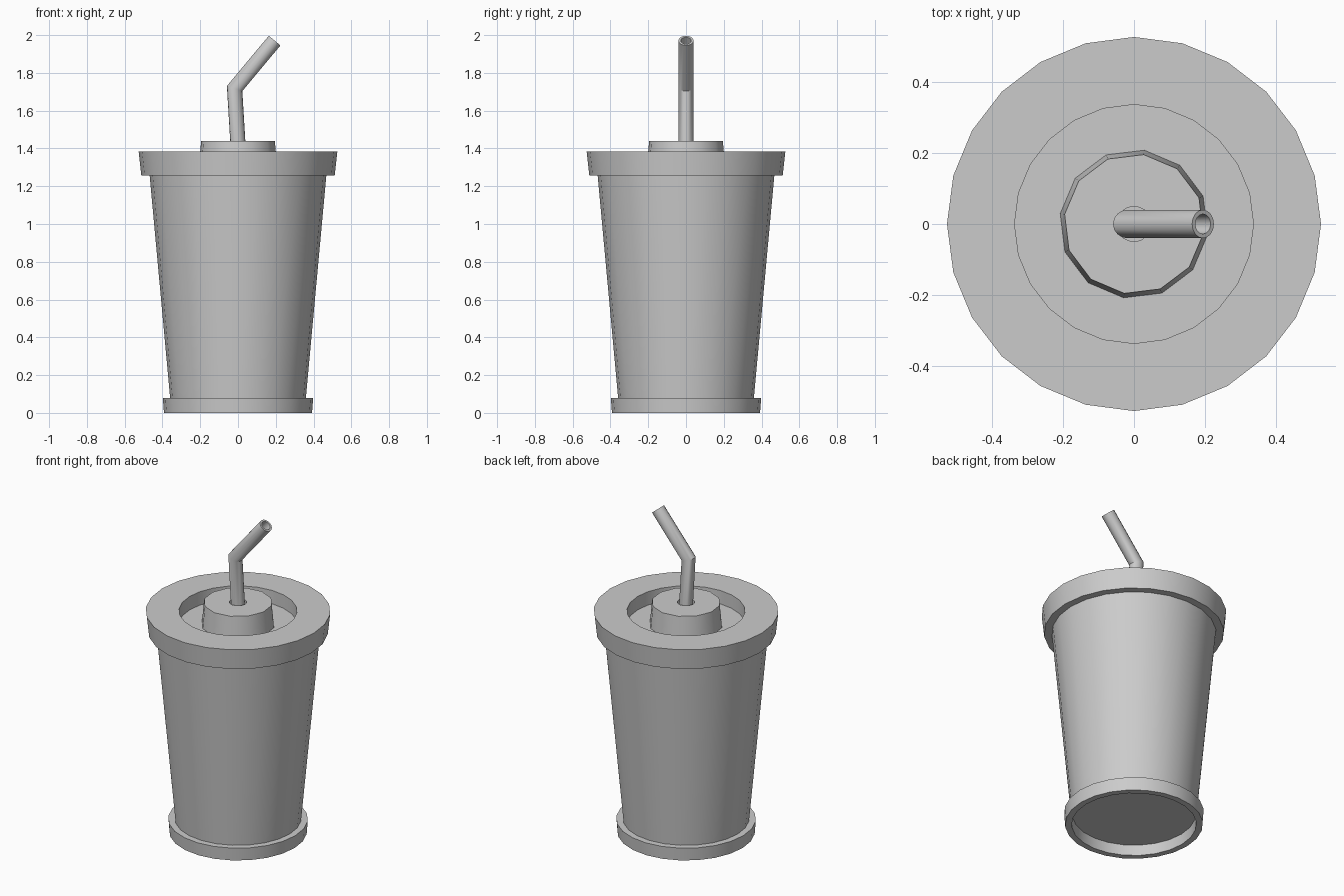
import bpy, bmesh, math
from mathutils import Vector

if "Cube" in bpy.data.objects:
    bpy.data.objects.remove(bpy.data.objects["Cube"])


def finish(name, bm):
    bmesh.ops.recalc_face_normals(bm, faces=bm.faces[:])
    mesh = bpy.data.meshes.new(name)
    bm.to_mesh(mesh)
    bm.free()
    obj = bpy.data.objects.new(name, mesh)
    bpy.context.collection.objects.link(obj)
    bpy.ops.object.select_all(action='DESELECT')
    obj.select_set(True)
    bpy.context.view_layer.objects.active = obj
    bpy.ops.object.shade_smooth_by_angle(angle=math.radians(35))
    return obj


def skin(name, rings, loop=False):
    """Join rings of points; cap both ends, or close the rings into a loop."""
    bm = bmesh.new()
    vs = [[bm.verts.new(p) for p in ring] for ring in rings]
    n = len(vs[0])
    pairs = list(zip(vs, vs[1:])) + ([(vs[-1], vs[0])] if loop else [])
    for a, b in pairs:
        for i in range(n):
            j = (i + 1) % n
            bm.faces.new((a[i], a[j], b[j], b[i]))
    if not loop:
        bm.faces.new(vs[0])
        bm.faces.new(vs[-1])
    return finish(name, bm)


def lathe(name, profile, sides=24, turn=0.0, loop=False):
    angles = [math.radians(turn) + math.tau * i / sides for i in range(sides)]
    rings = [[(r * math.cos(a), r * math.sin(a), z) for a in angles]
             for r, z in profile]
    return skin(name, rings, loop)


def tube(name, path, outer, inner, sides=16):
    """Hollow tube with mitred bends along a path in the xz plane."""
    pts = [Vector((x, 0, z)) for x, z in path]
    dirs = [(b - a).normalized() for a, b in zip(pts, pts[1:])]
    side = Vector((0, 1, 0))

    def ring(k, r):
        d0, d1 = dirs[max(k - 1, 0)], dirs[min(k, len(dirs) - 1)]
        mid = (d0 + d1).normalized()
        across = side.cross(mid) / mid.dot(d0)
        return [pts[k] + r * (across * math.cos(t) + side * math.sin(t))
                for t in (math.tau * i / sides for i in range(sides))]

    order = range(len(pts))
    rings = [ring(k, outer) for k in order] + [ring(k, inner) for k in reversed(order)]
    return skin(name, rings, loop=True)


# tapered cup body
lathe("cup_body", [(0.358, 0.065), (0.469, 1.27)])

# hollow foot ring under the cup
lathe("base_ring", [(0.355, 0.0), (0.392, 0.0), (0.398, 0.08), (0.35, 0.08)], loop=True)

# lid with sunken centre
lathe("lid", [(0.512, 1.257), (0.526, 1.384), (0.336, 1.384), (0.336, 1.30)])

# raised boss in the lid with the straw hole
lathe("straw_boss", [(0.21, 1.295), (0.197, 1.439), (0.05, 1.439), (0.05, 1.31)],
      sides=12, turn=-8)

# bent drinking straw
tube("straw", [(0.007, 1.305), (-0.018, 1.717), (0.194, 1.971)], 0.04, 0.028)
